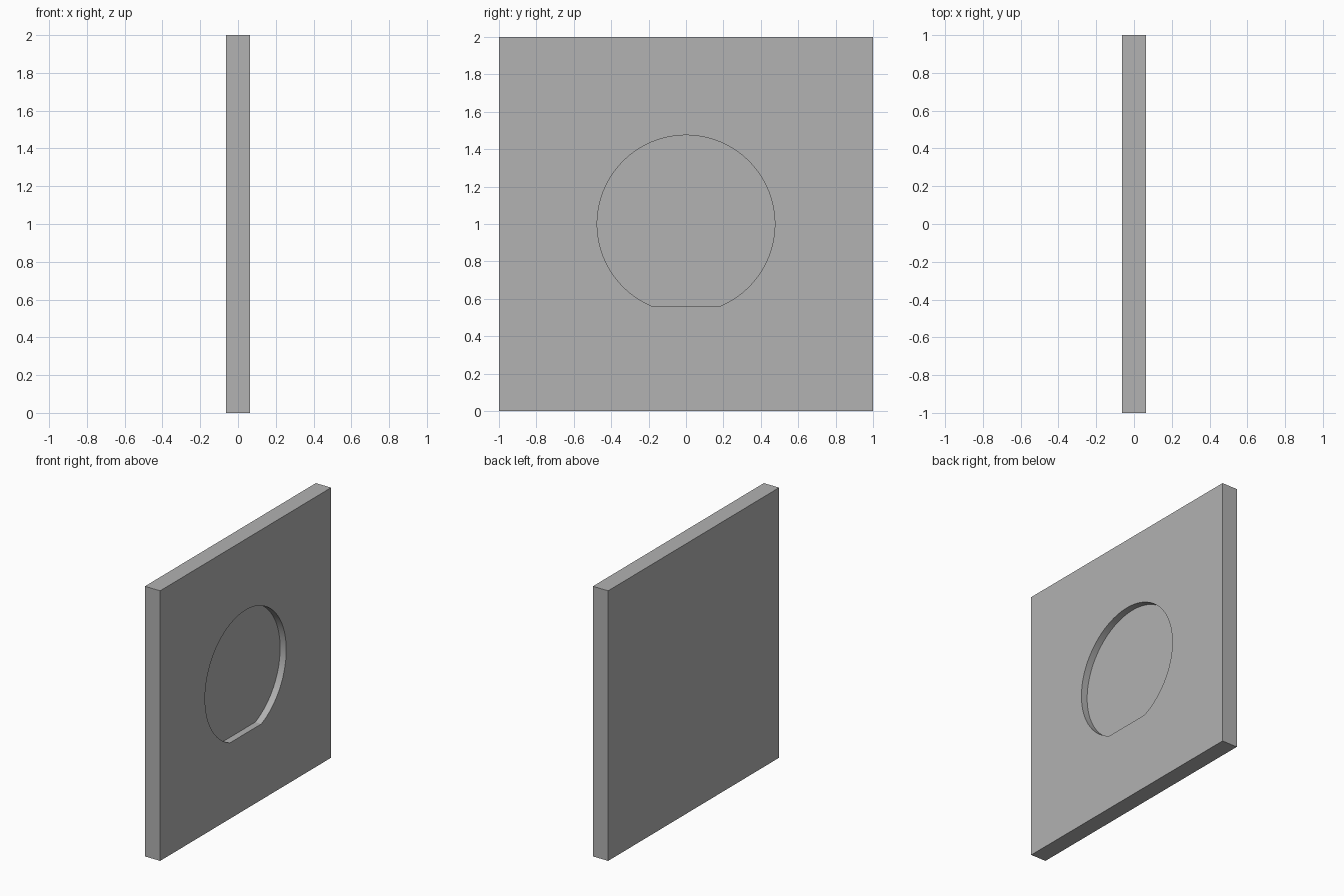
import bpy, bmesh, math

old = bpy.data.objects.get("Cube")
if old:
    bpy.data.objects.remove(old, do_unlink=True)

THICK, DEPTH = 0.125, 0.05      # panel thickness, pocket depth
RADIUS, FLAT = 0.475, 0.438     # pocket radius, drop from centre to flat edge
SEGMENTS = 96

grey = bpy.data.materials.new("plain grey")
grey.use_nodes = True
colour = (0.445, 0.445, 0.445, 1)
grey.diffuse_color = colour
grey.node_tree.nodes["Principled BSDF"].inputs["Base Color"].default_value = colour


def add_object(name, bm):
    bmesh.ops.recalc_face_normals(bm, faces=bm.faces)
    mesh = bpy.data.meshes.new(name)
    bm.to_mesh(mesh)
    bm.free()
    mesh.materials.append(grey)
    obj = bpy.data.objects.new(name, mesh)
    bpy.context.collection.objects.link(obj)
    return obj


# Square upright panel
bm = bmesh.new()
bmesh.ops.create_cube(bm, size=1)
bmesh.ops.scale(bm, vec=(THICK, 2, 2), verts=bm.verts)
bmesh.ops.translate(bm, vec=(0, 0, 1), verts=bm.verts)
panel = add_object("panel", bm)

# Cutter: round profile with a flat bottom edge, extruded out past the panel
start = -math.asin(FLAT / RADIUS)
sweep = math.pi - 2 * start
bm = bmesh.new()
ring = []
for i in range(SEGMENTS + 1):
    a = start + sweep * i / SEGMENTS
    ring.append(bm.verts.new((THICK / 2 - DEPTH, RADIUS * math.cos(a), 1 + RADIUS * math.sin(a))))
floor = bm.faces.new(ring)
walls = bmesh.ops.extrude_face_region(bm, geom=[floor], use_keep_orig=True)
moved = [v for v in walls["geom"] if isinstance(v, bmesh.types.BMVert)]
bmesh.ops.translate(bm, vec=(DEPTH * 2, 0, 0), verts=moved)
cutter = add_object("pocket_cutter", bm)
cutter.hide_render = True

# Sink the pocket into the left face, then drop the cutter
cut = panel.modifiers.new("pocket", "BOOLEAN")
cut.operation = "DIFFERENCE"
cut.solver = "EXACT"
cut.object = cutter
bpy.context.view_layer.objects.active = panel
panel.select_set(True)
bpy.ops.object.modifier_apply(modifier=cut.name)
bpy.data.objects.remove(cutter, do_unlink=True)

# Smooth round wall with crisp rims
bpy.ops.object.shade_smooth_by_angle(angle=math.radians(20))
